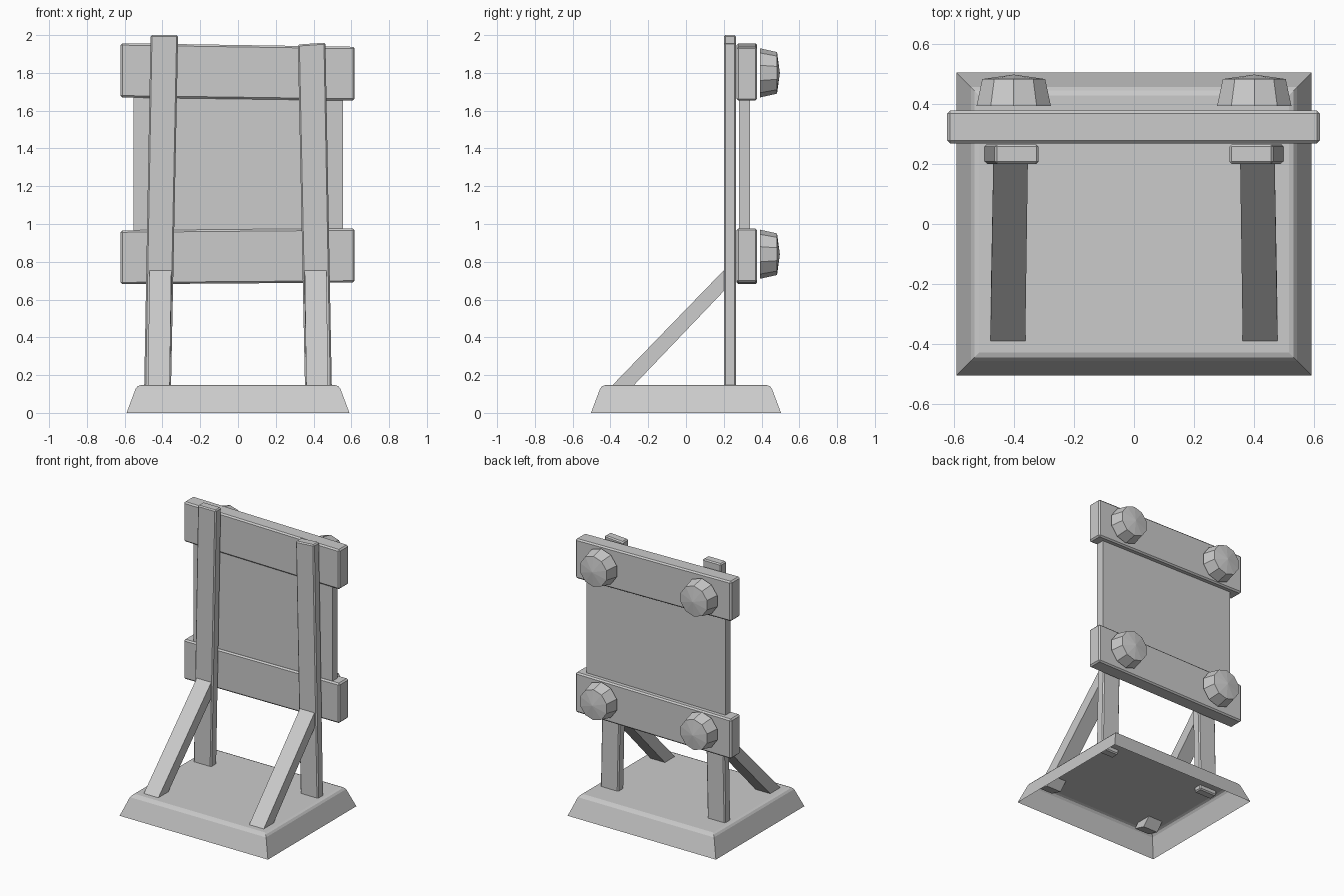
import bpy, bmesh
from math import radians

if "Cube" in bpy.data.objects:
    bpy.data.objects.remove(bpy.data.objects["Cube"])


def hexa(name, front, back, bevel=0.0):
    """Six-sided solid joining two quads of 3D points."""
    bm = bmesh.new()
    f = [bm.verts.new(p) for p in front]
    b = [bm.verts.new(p) for p in back]
    bm.faces.new(f)
    bm.faces.new(b[::-1])
    for i in range(4):
        j = (i + 1) % 4
        bm.faces.new((f[j], f[i], b[i], b[j]))
    bmesh.ops.recalc_face_normals(bm, faces=bm.faces)
    if bevel:
        bmesh.ops.bevel(bm, geom=bm.edges[:], offset=bevel, segments=1,
                        affect='EDGES', profile=0.5)
    return finish(name, bm)


def finish(name, bm):
    me = bpy.data.meshes.new(name)
    bm.to_mesh(me)
    bm.free()
    ob = bpy.data.objects.new(name, me)
    bpy.context.collection.objects.link(ob)
    return ob


def plank(name, xz, y0, y1, bevel=0.0):
    """Front outline (x, z) given thickness along y."""
    return hexa(name, [(x, y0, z) for x, z in xz], [(x, y1, z) for x, z in xz], bevel)


# base: sloped tray, open underneath, rounded top rim
bm = bmesh.new()
signs = ((-1, -1), (1, -1), (1, 1), (-1, 1))
low = [bm.verts.new((0.59 * sx, 0.503 * sy, 0)) for sx, sy in signs]
top = [bm.verts.new((0.535 * sx, 0.448 * sy, 0.147)) for sx, sy in signs]
lid = bm.faces.new(top)
for i in range(4):
    j = (i + 1) % 4
    bm.faces.new((low[i], low[j], top[j], top[i]))
bmesh.ops.bevel(bm, geom=lid.edges[:], offset=0.02, segments=2,
                affect='EDGES', profile=0.5)
finish("base", bm)

# leaning posts and diagonal braces
for s, side, z_in, z_out in ((-1, "left", 2.0, 2.0), (1, "right", 1.95, 1.96)):
    plank(side + "_post", [(s * 0.355, 0.115), (s * 0.497, 0.115),
                           (s * 0.463, z_out), (s * 0.317, z_in)], 0.2, 0.265, 0.008)
    lo, hi = (s * 0.362, s * 0.478), (s * 0.353, s * 0.468)
    hexa(side + "_brace",
         [(lo[0], -0.42, 0.115), (lo[1], -0.42, 0.115),
          (lo[1], -0.33, 0.09), (lo[0], -0.33, 0.09)],
         [(hi[0], 0.205, 0.76), (hi[1], 0.205, 0.76),
          (hi[1], 0.205, 0.65), (hi[0], 0.205, 0.65)])

# panel held between two crooked boards
plank("panel", [(-0.552, 0.8), (0.556, 0.8), (0.556, 1.8), (-0.552, 1.8)], 0.28, 0.34)
plank("top_board", [(-0.622, 1.67), (0.618, 1.653), (0.618, 1.938), (-0.622, 1.957)],
      0.268, 0.377, 0.01)
plank("bottom_board", [(-0.622, 0.681), (0.618, 0.69), (0.618, 0.977), (-0.622, 0.966)],
      0.268, 0.377, 0.01)

# ten-sided domed knobs on the back
for row, z in (("top", 1.8), ("bottom", 0.84)):
    for side, x in (("left", -0.4), ("right", 0.4)):
        bm = bmesh.new()
        bmesh.ops.create_cone(bm, cap_ends=True, segments=10,
                              radius1=0.13, radius2=0.11, depth=0.09)
        cap = max(bm.faces, key=lambda f: f.calc_center_median().z)
        dome = bmesh.ops.poke(bm, faces=[cap])
        dome["verts"][0].co.z += 0.015
        knob = finish(f"{row}_{side}_knob", bm)
        knob.location = (x, 0.437, z)
        knob.rotation_euler = (radians(-90), 0, 0)
